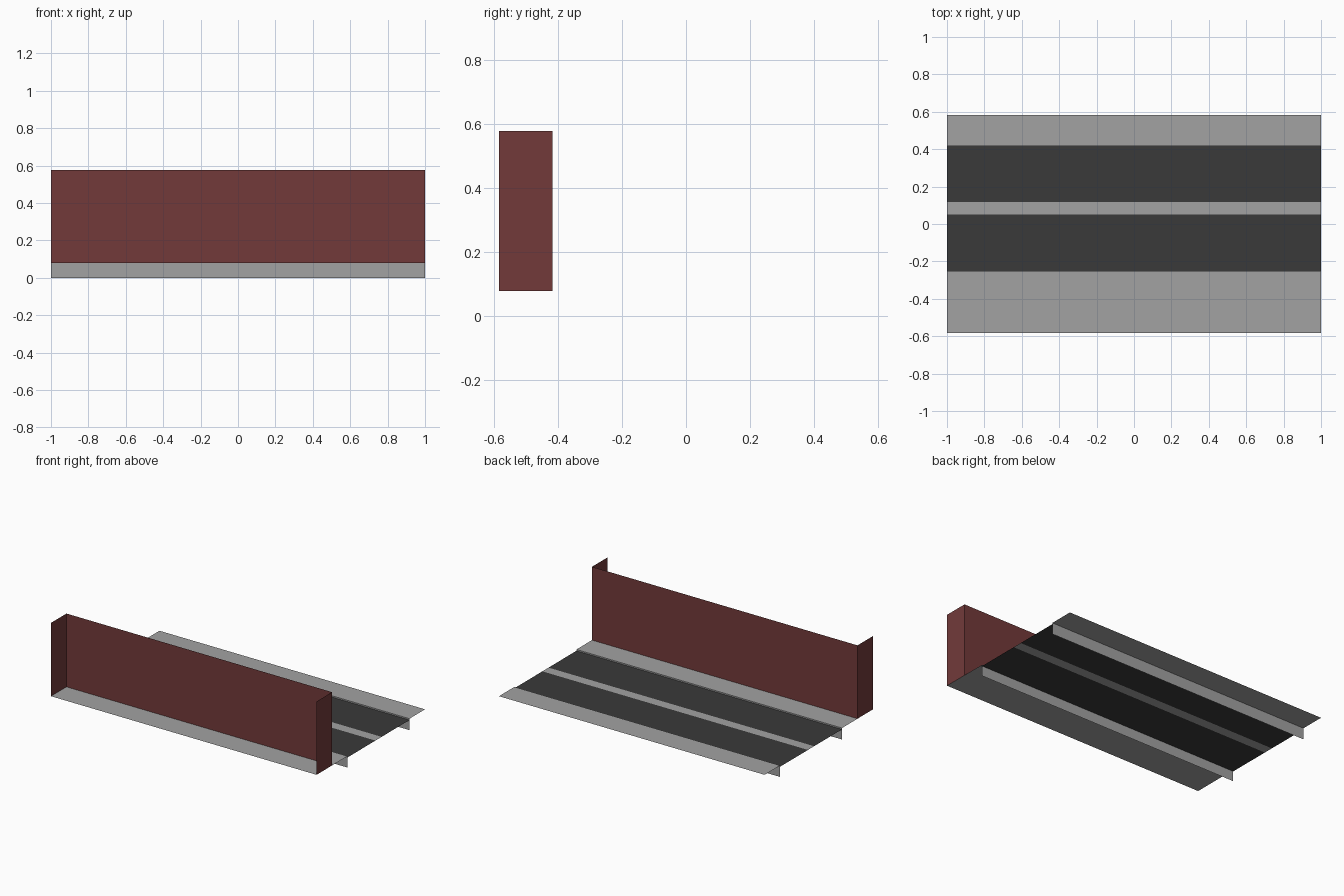
import bpy

if "Cube" in bpy.data.objects:
    bpy.data.objects.remove(bpy.data.objects["Cube"])


def material(name, rgb):
    m = bpy.data.materials.new(name)
    m.diffuse_color = (*rgb, 1.0)
    m.use_nodes = True
    m.node_tree.nodes["Principled BSDF"].inputs["Base Color"].default_value = m.diffuse_color
    return m


GREY = material("concrete grey", (0.36, 0.36, 0.36))
DARK = material("asphalt dark", (0.042, 0.042, 0.042))
RED = material("brick red", (0.17, 0.042, 0.042))


def strip(name, profile, mat, x0=-1.0, x1=1.0):
    """Sweep an open (y, z) profile along x as thin flat sheets."""
    verts = [(x, y, z) for y, z in profile for x in (x0, x1)]
    faces = [(2 * i, 2 * i + 1, 2 * i + 3, 2 * i + 2) for i in range(len(profile) - 1)]
    me = bpy.data.meshes.new(name)
    me.from_pydata(verts, [], faces)
    me.materials.append(mat)
    ob = bpy.data.objects.new(name, me)
    bpy.context.collection.objects.link(ob)
    return ob


def end_panel(name, x):
    """Short return wall at one end of the street wall."""
    me = bpy.data.meshes.new(name)
    v = [(x, EDGE_F, TOP), (x, WALL_Y, TOP), (x, WALL_Y, WALL_TOP), (x, EDGE_F, WALL_TOP)]
    me.from_pydata(v, [], [(0, 1, 2, 3) if x > 0 else (3, 2, 1, 0)])
    me.materials.append(RED)
    bpy.context.collection.objects.link(bpy.data.objects.new(name, me))


TOP, ROAD, WALL_TOP = 0.078, 0.069, 0.577
EDGE_F, WALL_Y, CURB_F = -0.5833, -0.4167, -0.25
CURB_B, EDGE_B = 0.4167, 0.5833
LINE = (0.05, 0.1167)

# pavements with hanging kerb faces
strip("front_pavement", [(EDGE_F, TOP), (CURB_F, TOP), (CURB_F, 0)], GREY)
strip("back_pavement", [(CURB_B, 0), (CURB_B, TOP), (EDGE_B, TOP)], GREY)

# two lanes and the centre line between them
strip("front_lane", [(CURB_F, ROAD), (LINE[0], ROAD)], DARK)
strip("centre_line", [(LINE[0], ROAD), (LINE[1], ROAD)], GREY)
strip("back_lane", [(LINE[1], ROAD), (CURB_B, ROAD)], DARK)

# wall with a return panel at each end
strip("street_wall", [(WALL_Y, TOP), (WALL_Y, WALL_TOP)], RED)
for side, x in (("left", -1.0), ("right", 1.0)):
    end_panel(side + "_wall_return", x)
